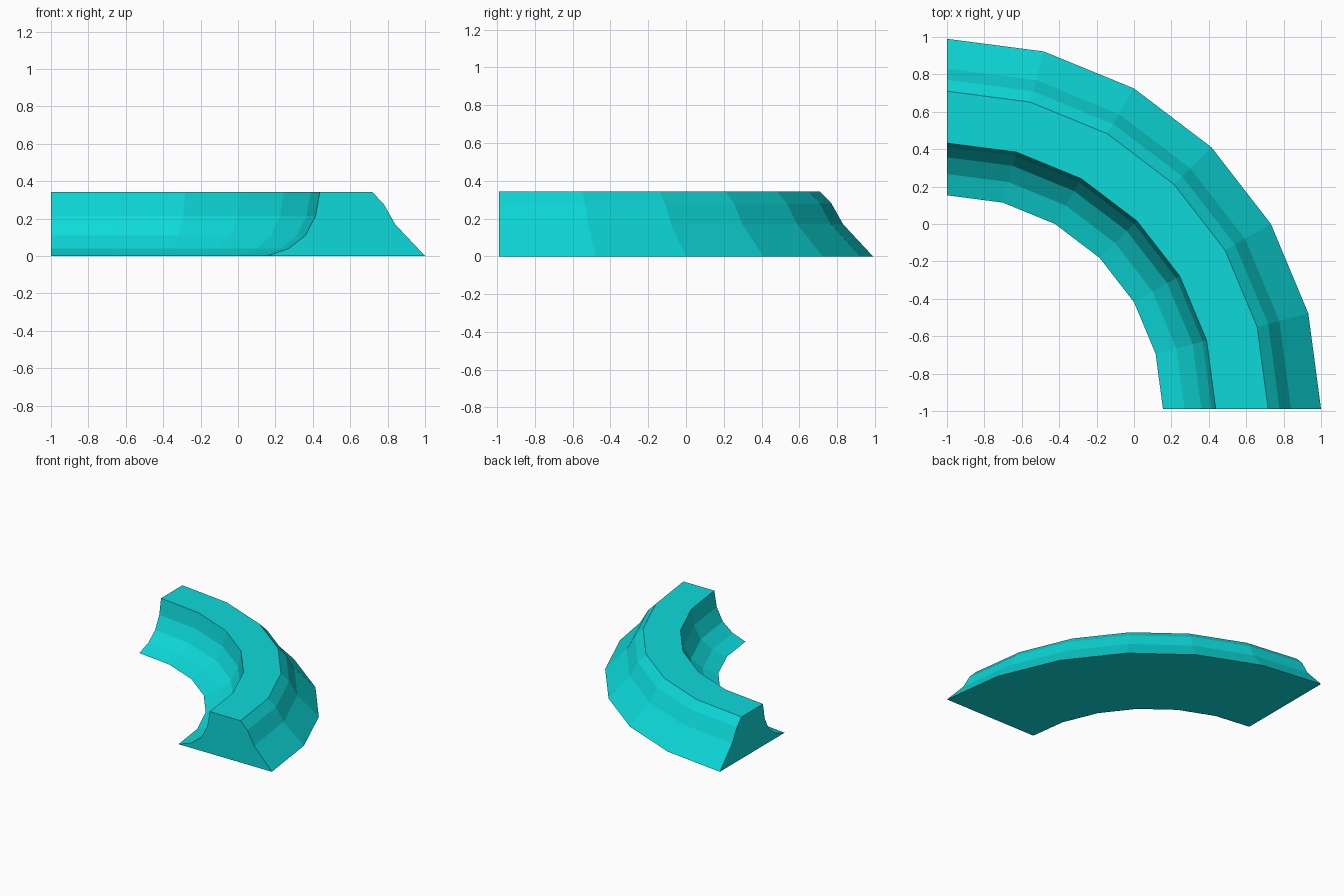
import bpy, bmesh
from math import cos, sin, radians

cube = bpy.data.objects.get("Cube")
if cube:
    bpy.data.objects.remove(cube, do_unlink=True)

# One flat turquoise for the whole piece
turquoise = bpy.data.materials.new("turquoise")
turquoise.use_nodes = True
colour = (0.004, 0.70, 0.70, 1)
turquoise.diffuse_color = colour
turquoise.node_tree.nodes["Principled BSDF"].inputs["Base Color"].default_value = colour

# Cross-section as (radius, height): concave inner flank, flat top, sloped outer flank
profile = [(1.155, 0), (1.27, 0.04), (1.36, 0.11), (1.415, 0.215), (1.437, 0.342),
           (1.717, 0.342), (1.778, 0.28), (1.84, 0.17), (2, 0)]
SEGMENTS = 6
CENTRE = (-1, -0.99)
DEPTH = 0.99

# Sweep the cross-section through a quarter turn
bm = bmesh.new()
rings = []
for i in range(SEGMENTS + 1):
    a = radians(90 * i / SEGMENTS)
    rings.append([bm.verts.new((CENTRE[0] + r * cos(a),
                                CENTRE[1] + r * sin(a) * DEPTH, z))
                  for r, z in profile])

n = len(profile)
for a, b in zip(rings, rings[1:]):
    for j in range(n):
        k = (j + 1) % n
        bm.faces.new((a[j], a[k], b[k], b[j]))

# End caps
bm.faces.new(rings[0])
bm.faces.new(rings[-1][::-1])
bmesh.ops.recalc_face_normals(bm, faces=bm.faces)

mesh = bpy.data.meshes.new("curved_bank")
bm.to_mesh(mesh)
bm.free()
mesh.materials.append(turquoise)
bank = bpy.data.objects.new("curved_bank", mesh)
bpy.context.collection.objects.link(bank)
